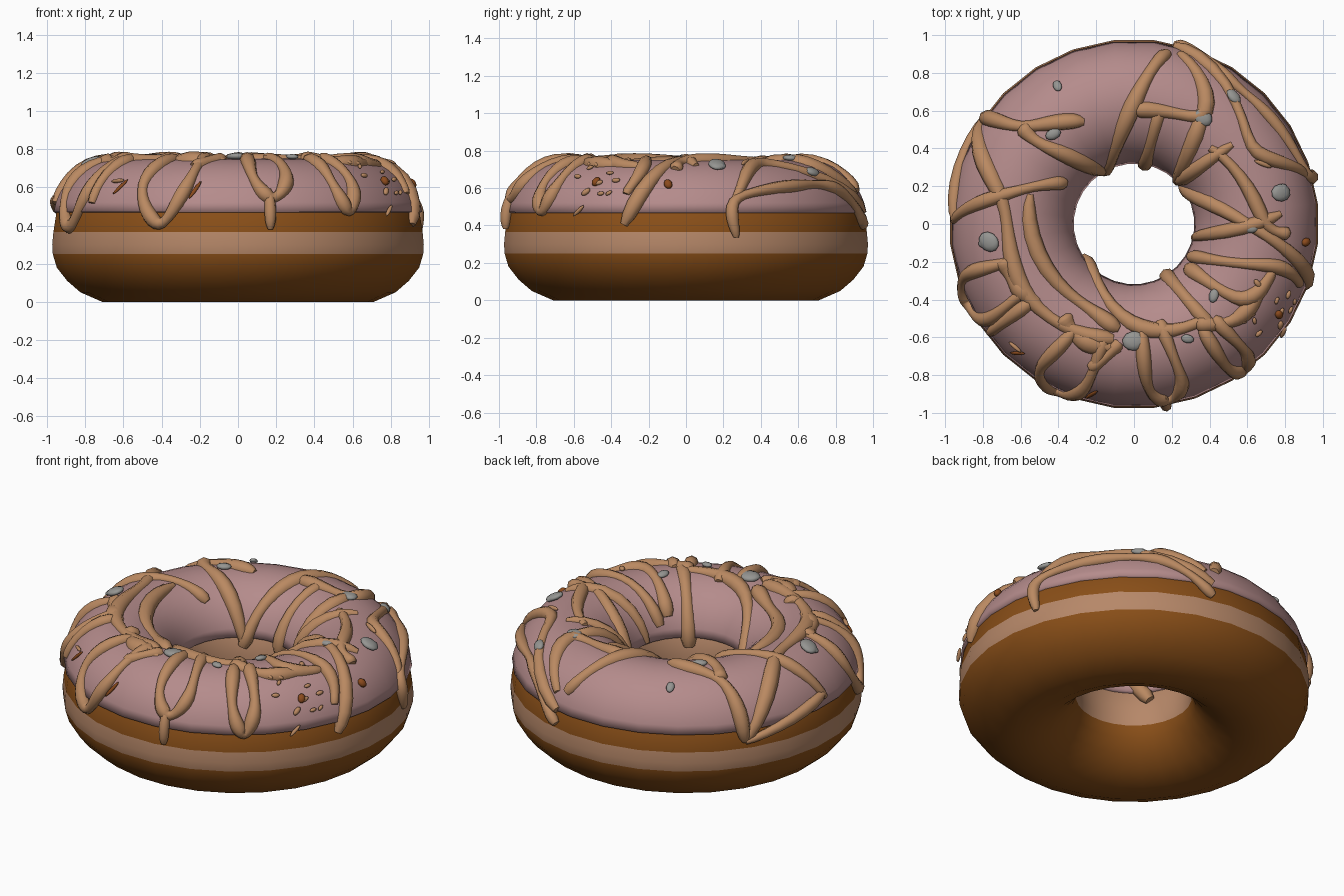
import bpy, bmesh, math, random
from mathutils import Vector, Matrix

if "Cube" in bpy.data.objects:
    bpy.data.objects.remove(bpy.data.objects["Cube"])

random.seed(4)
RC, RA, ZC = 0.645, 0.33, 0.42   # icing cross-section: half circle of radius RA


def material(name, rgb):
    m = bpy.data.materials.new(name)
    m.diffuse_color = (*rgb, 1)
    m.use_nodes = True
    m.node_tree.nodes["Principled BSDF"].inputs["Base Color"].default_value = m.diffuse_color
    return m


BROWN = material("fried_brown", (0.25, 0.077, 0.009))
PALE = material("pale_band", (0.47, 0.245, 0.14))
PINK = material("pink_icing", (0.46, 0.26, 0.26))
CARAMEL = material("caramel", (0.49, 0.25, 0.12))
GREY = material("grey_flake", (0.30, 0.30, 0.285))
RUST = material("rust_crumb", (0.26, 0.07, 0.012))


def add_object(name, bm, mats):
    me = bpy.data.meshes.new(name)
    bm.to_mesh(me)
    bm.free()
    for m in mats:
        me.materials.append(m)
    for p in me.polygons:
        p.use_smooth = True
    ob = bpy.data.objects.new(name, me)
    bpy.context.collection.objects.link(ob)


def lathe(name, profile, mats, closed, rule=None, n=28):
    bm = bmesh.new()
    rings = []
    for i in range(n):
        a = 2 * math.pi * (i + 0.5) / n
        rings.append([bm.verts.new((r * math.cos(a), r * math.sin(a), z)) for r, z in profile])
    for i in range(n):
        p, q = rings[i], rings[(i + 1) % n]
        for j in range(len(profile) if closed else len(profile) - 1):
            k = (j + 1) % len(profile)
            f = bm.faces.new((p[j], q[j], q[k], p[k]))
            if rule:
                f.material_index = rule(f.calc_center_median())
    add_object(name, bm, mats)


# Dough ring with a pale band round the middle; inside, the band runs up to the icing
half = [(.07, 0), (.185, .05), (.255, .11), (.31, .18), (.331, .25), (.334, .30),
        (.328, .365), (.31, .48), (.25, .56), (0, .64)]
section = [(RC + d, z) for d, z in half] + [(RC - d * 0.97, z) for d, z in half[-2::-1]]
lathe("dough", section, [BROWN, PALE], True,
      lambda c: 1 if .25 < c.z < (.365 if c.xy.length > RC else .49) else 0)

# Icing cap with a small lip at both edges
steps = [math.radians(9 + 9 * i) for i in range(19)]
cap = [(RC + RA * math.cos(t), ZC + RA * math.sin(t)) for t in steps]
lip = 0.305
lathe("icing", [(RC + lip, .466)] + cap + [(RC - lip, .466)], [PINK], False)


def to_surface(deg, r):
    """Polar position to (angle round the ring, angle over the icing); past the rim it drips."""
    d = (r - RC) / RA
    phi = 1 - d if d > 1 else (math.pi - 1 - d if d < -1 else math.acos(d))
    return [math.radians(deg), phi]


def point(theta, phi, lift=0.0):
    c, s = math.cos(min(max(phi, 0), math.pi)), math.sin(phi)
    r, z = RC + (RA + lift) * c, ZC + RA * s + lift * max(s, 0)
    return Vector((r * math.cos(theta), r * math.sin(theta), z))


def drizzle(name, *pts, radius=0.034):
    """Rounded strand laid on the icing through a few (degrees, radius) points."""
    keys = [to_surface(*p) for p in pts]
    for a, b in zip(keys, keys[1:]):
        b[0] += 2 * math.pi * round((a[0] - b[0]) / (2 * math.pi))
    keys = [Vector(k) for k in keys]
    ext = [keys[0]] + keys + [keys[-1]]
    path = []
    for i in range(len(keys) - 1):
        a, b, c, d = ext[i:i + 4]
        for j in range(8):
            t = j / 8
            path.append(0.5 * (2 * b + (c - a) * t + (2 * a - 5 * b + 4 * c - d) * t * t
                               + (3 * b - a - 3 * c + d) * t ** 3))
    path.append(keys[-1])
    cu = bpy.data.curves.new(name, 'CURVE')
    cu.dimensions = '3D'
    cu.bevel_depth = radius
    cu.bevel_resolution = 2
    cu.use_fill_caps = True
    sp = cu.splines.new('POLY')
    sp.points.add(len(path) - 1)
    phase = random.uniform(0, 6)
    for i, (k, p) in enumerate(zip(path, sp.points)):
        p.co = (*point(k[0], k[1], 0.030 - radius), 1)   # wide strands sink deeper
        end = min(i, len(path) - 1 - i)
        p.radius = (1 + 0.2 * math.sin(phase + i * 0.7)) * (0.6, 0.9, 1)[min(end, 2)]
    tmp = bpy.data.objects.new(name + "_curve", cu)
    bpy.context.collection.objects.link(tmp)
    dg = bpy.context.evaluated_depsgraph_get()
    bm = bmesh.new()
    bm.from_mesh(bpy.data.meshes.new_from_object(tmp.evaluated_get(dg)))
    bpy.data.objects.remove(tmp)
    add_object(name, bm, [CARAMEL])


def loop(name, deg, width, r0, r1, lean=0):
    """U-shaped strand hanging over the outer rim."""
    m = r0 + 0.8 * (r1 - r0)
    drizzle(name, (deg - width + lean, r0), (deg - width, m), (deg, r1), (deg + width, m),
            (deg + width * 0.8 + lean, r0))


# Back strands
drizzle("back_arch", (77, 1.0), (61, .93), (44, .91), (17, .95), (16, 1.06), radius=.03)
drizzle("back_chord", (77, .97), (34, .75), (16, .95))
drizzle("back_spoke", (79, .93), (93, .57), (120, .31), radius=.042)
drizzle("back_cross", (90, .6), (58, .68), (75, .94), radius=.04)
drizzle("back_inner_spoke", (58, .68), (44, .31), radius=.04)
drizzle("back_short_spoke", (77, .63), (80, .31), radius=.04)

# Right strands, swept from the hole outwards
drizzle("right_branch", (44, .32), (39, .67))
drizzle("right_sweep", (39, .31), (0, .6), (-20, .99), radius=.038)
drizzle("right_short", (-13, .32), (4, .78))
drizzle("right_low", (-30, .34), (-17, .75), (-20, .94))
drizzle("right_cross", (45, .57), (3, .68), (-4, .82))

# Front strands and hanging loops
drizzle("front_right_spoke", (-58, .31), (-53, .68), radius=.044)
drizzle("front_right_fork", (-39, .36), (-35, .69), (-19, .78), radius=.04)
drizzle("front_right_web", (-58, .62), (-43, .74), (-27, .76), radius=.04)
drizzle("front_inner_arc", (-146, .3), (-92, .52), (-53, .63), radius=.04)
loop("front_right_loop", -53, 4, .65, .97)
loop("front_loop", -79, 6, .53, .95, -1)
drizzle("front_drip", (-80, .93), (-80, 1.015), radius=.026)
loop("front_left_loop", -115, 8, .62, .985, 4)
drizzle("front_left_web", (-128, .62), (-114, .67), (-96, .66), radius=.052)
drizzle("front_web_branch", (-97, .63), (-107, .8), radius=.036)
loop("left_loop", -155, 8, .65, 1.0)

# Left strands
drizzle("left_long", (145, .99), (170, .71), (-144, .68), (-100, .62), radius=.042)
drizzle("left_inner", (164, .57), (-127, .5), (-98, .56), radius=.04)
drizzle("left_back", (145, .99), (139, .79), (116, .6), radius=.038)
drizzle("left_back_spoke", (139, .79), (138, .6), (118, .31), radius=.04)
drizzle("left_cross", (179, .96), (167, .7), (149, .42))
drizzle("left_rim", (145, .99), (179, .95), radius=.03)
drizzle("left_front_spoke", (-143, .96), (-143, .68))
drizzle("left_web", (-165, .72), (-152, .7), (-140, .66), radius=.046)


def crumbs(name, spots, size, mat, lift=0.008):
    bm = bmesh.new()
    for deg, r in spots:
        th, ph = to_surface(deg, r)
        n = Vector((math.cos(ph) * math.cos(th), math.cos(ph) * math.sin(th), math.sin(ph)))
        rot = n.to_track_quat('Z', 'Y').to_matrix().to_4x4() @ Matrix.Rotation(random.uniform(0, 3.1), 4, 'Z')
        k = random.uniform(.8, 1.2)
        m = Matrix.Translation(point(th, ph, lift)) @ rot @ Matrix.Diagonal([s * k for s in size] + [1])
        bmesh.ops.create_icosphere(bm, subdivisions=2, radius=1, matrix=m)
    add_object(name, bm, [mat])


# Scattered toppings
crumbs("grey_flakes", [(119, .83), (52, .85), (57, .68), (132, .64), (12, .8), (-2, .62),
                       (-173, .79), (-42, .57), (-65, .67)], (.042, .028, .016), GREY, 0.012)
crumbs("grey_patches", [(-90, .62), (-173, .77), (12, .79), (57, .67)], (.06, .05, .02), GREY, 0.012)
crumbs("rust_crumbs", [(-32, .9), (-6, .91)], (.032, .025, .022), RUST)
crumbs("rust_streak", [(-104, .93), (-132, .92)], (.055, .01, .008), RUST, 0.001)
crumbs("caramel_crumbs", [(random.uniform(-42, -24), random.uniform(.7, .95)) for i in range(14)],
       (.024, .013, .012), CARAMEL)
crumbs("caramel_sprinkles", [(-36, .97), (-134, .9), (25, .75)], (.045, .011, .012), CARAMEL)
